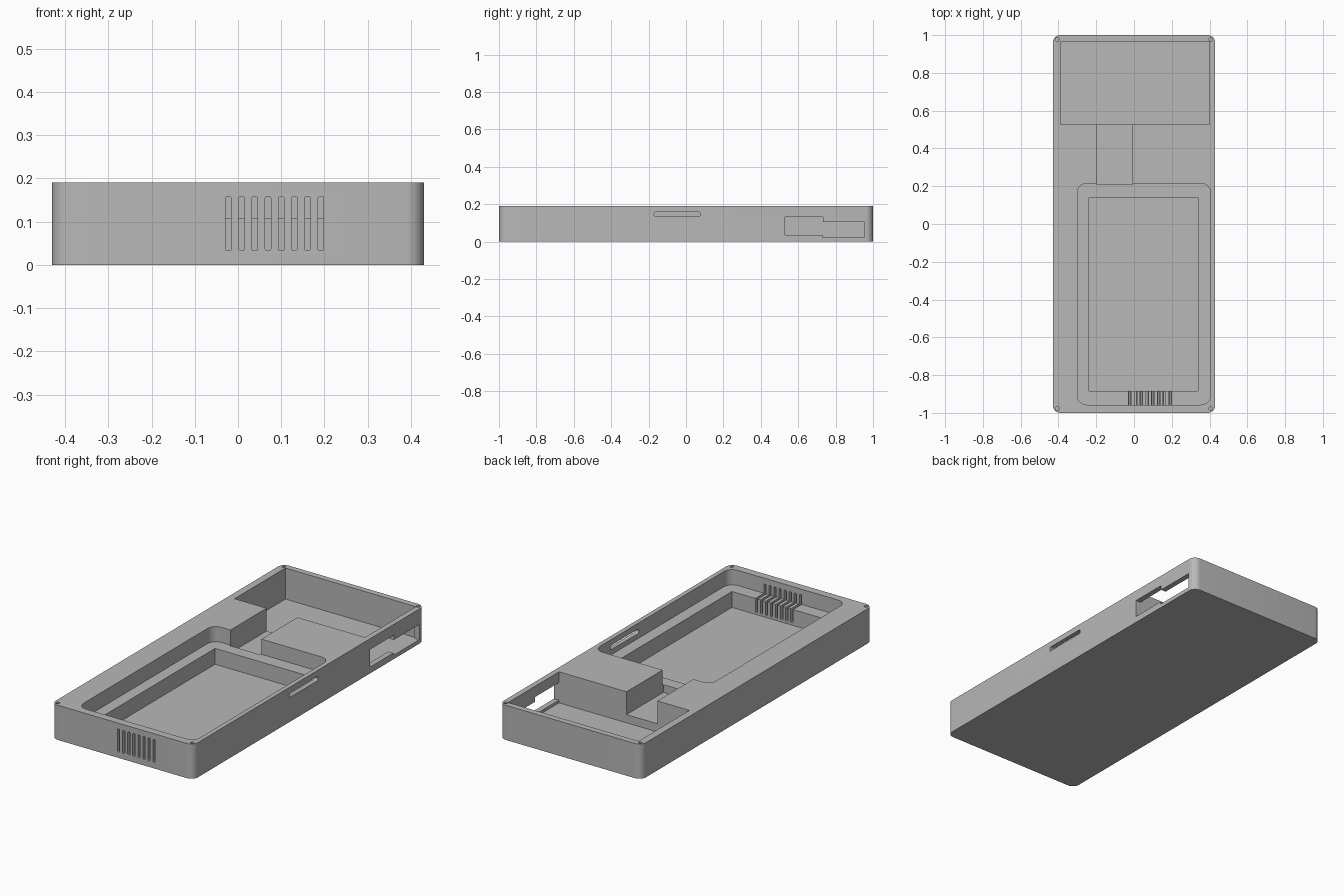
import bpy, bmesh, math
from mathutils import Vector

cube = bpy.data.objects.get("Cube")
if cube:
    bpy.data.objects.remove(cube, do_unlink=True)

grey = bpy.data.materials.new("plain grey")
grey.use_nodes = True
colour = (0.48, 0.48, 0.48, 1)
grey.diffuse_color = colour
grey.node_tree.nodes["Principled BSDF"].inputs["Base Color"].default_value = colour


def prism(name, lo, hi, axis="z", radius=0.0, steps=8):
    """Box from corner lo to corner hi, with edges along the axis rounded."""
    a = "xyz".index(axis)
    u, v = [i for i in range(3) if i != a]
    if radius:
        outline = []
        corners = [(hi[u], hi[v], -1, -1), (lo[u], hi[v], 1, -1),
                   (lo[u], lo[v], 1, 1), (hi[u], lo[v], -1, 1)]
        for k, (cu, cv, su, sv) in enumerate(corners):
            for i in range(steps + 1):
                t = math.pi / 2 * (k + i / steps)
                outline.append((cu + radius * (su + math.cos(t)),
                                cv + radius * (sv + math.sin(t))))
    else:
        outline = [(hi[u], hi[v]), (lo[u], hi[v]), (lo[u], lo[v]), (hi[u], lo[v])]
    bm = bmesh.new()
    ring = []
    for pu, pv in outline:
        co = Vector()
        co[u], co[v], co[a] = pu, pv, lo[a]
        ring.append(bm.verts.new(co))
    face = bm.faces.new(ring)
    out = bmesh.ops.extrude_face_region(bm, geom=[face])
    shift = Vector()
    shift[a] = hi[a] - lo[a]
    moved = [g for g in out["geom"] if isinstance(g, bmesh.types.BMVert)]
    bmesh.ops.translate(bm, vec=shift, verts=moved)
    bmesh.ops.remove_doubles(bm, verts=bm.verts, dist=1e-5)
    bmesh.ops.recalc_face_normals(bm, faces=bm.faces)
    mesh = bpy.data.meshes.new(name)
    bm.to_mesh(mesh)
    bm.free()
    mesh.materials.append(grey)
    obj = bpy.data.objects.new(name, mesh)
    bpy.context.collection.objects.link(obj)
    return obj


# Solid case body
W, H, TOP, FLOOR = 0.43, 0.19, 0.25, 0.02
body = prism("case_body", (-W, -1, 0), (W, 1, H), radius=0.04)

# Pockets open to the top
cutters = [
    prism("rear_pocket", (-0.39, 0.527, FLOOR), (0.4, 0.967, TOP)),
    prism("display_recess", (-0.3, -0.957, 0.107), (0.405, 0.215, TOP), radius=0.05),
    prism("inner_pocket", (-0.237, -0.883, FLOOR), (0.34, 0.14, TOP)),
    prism("wire_channel", (-0.196, 0.208, 0.065), (-0.009, 0.6, TOP)),
]

# Openings through the right-hand wall
cutters += [
    prism("side_slot", (0.38, -0.17, 0.134), (0.5, 0.076, 0.158), "x", 0.008, 4),
    prism("port_high", (0.38, 0.529, 0.035), (0.5, 0.733, 0.131), "x"),
    prism("port_low", (0.37, 0.729, 0.022), (0.5, 0.955, 0.105), "x"),
]

# Row of vents through the front wall and the ledge
for i in range(8):
    x = -0.0225 + i * 0.0306
    cutters.append(prism("vent", (x - 0.0065, -1.1, 0.033),
                         (x + 0.0065, -0.85, 0.158), "y", 0.004, 3))

# Screw holes in the four corners
r = 0.01
for sx in (-1, 1):
    for sy in (-1, 1):
        x, y = sx * 0.407, sy * 0.977
        cutters.append(prism("screw_hole", (x - r, y - r, 0.09),
                             (x + r, y + r, TOP), radius=r, steps=4))

for c in cutters:
    c.hide_render = True
    mod = body.modifiers.new(c.name, "BOOLEAN")
    mod.operation = "DIFFERENCE"
    mod.solver = "EXACT"
    mod.object = c

# Bake the cuts and drop the cutters
graph = bpy.context.evaluated_depsgraph_get()
cut_mesh = bpy.data.meshes.new_from_object(body.evaluated_get(graph))
body.modifiers.clear()
body.data = cut_mesh
for c in cutters:
    bpy.data.objects.remove(c, do_unlink=True)

# Smooth rounded corners, crisp edges elsewhere
bpy.ops.object.select_all(action="DESELECT")
body.select_set(True)
bpy.context.view_layer.objects.active = body
bpy.ops.object.shade_smooth_by_angle(angle=math.radians(30))
